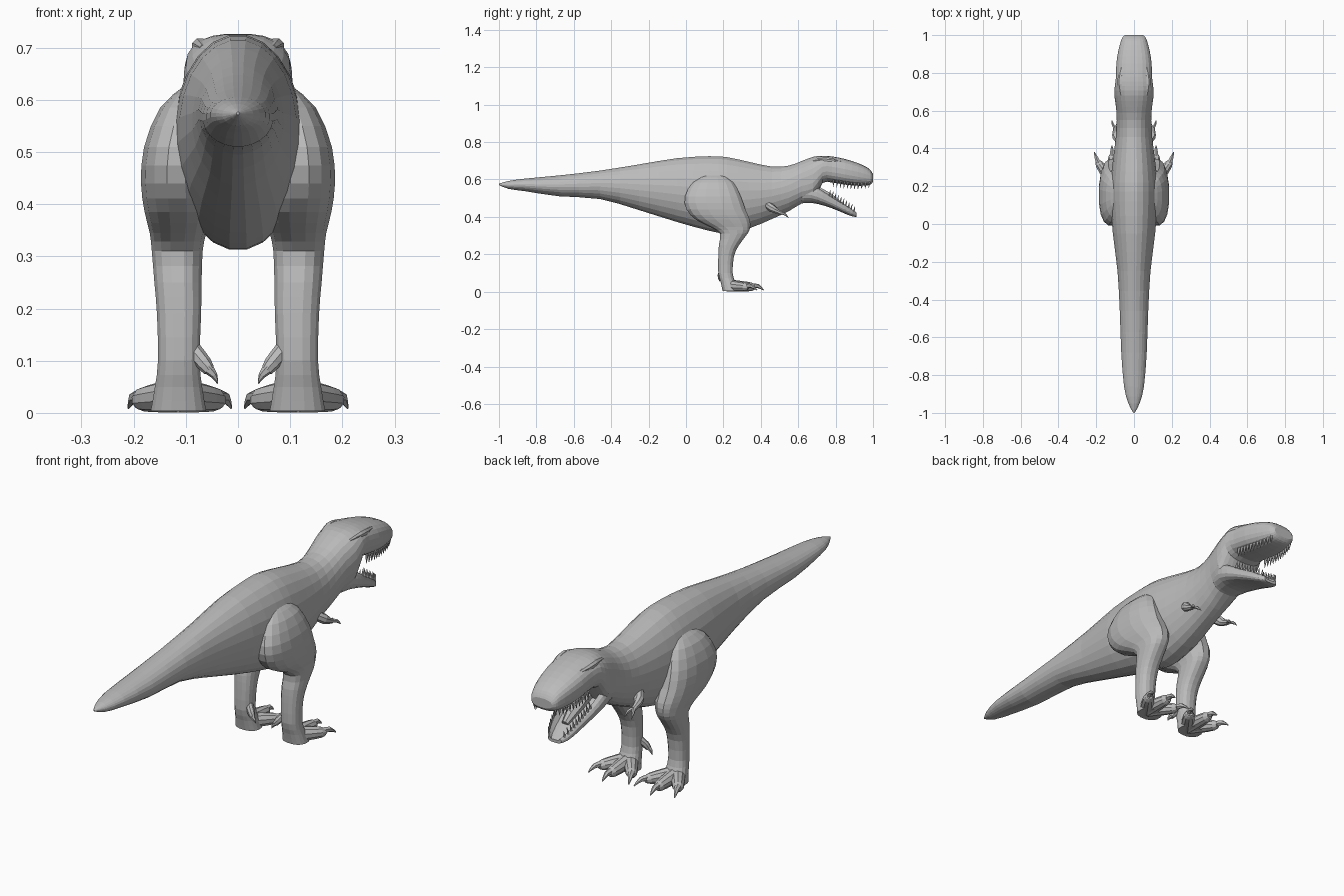
import bpy, bmesh, math
from mathutils import Vector

cube = bpy.data.objects.get("Cube")
if cube:
    bpy.data.objects.remove(cube)

grey = bpy.data.materials.new("hide_grey")
grey.use_nodes = True
tone = (0.5, 0.5, 0.5, 1)
grey.diffuse_color = tone
grey.node_tree.nodes["Principled BSDF"].inputs["Base Color"].default_value = tone


def finish(name, bm, mirror):
    """Turn a bmesh into a flat shaded object, mirrored over x if asked."""
    bmesh.ops.recalc_face_normals(bm, faces=bm.faces)
    mesh = bpy.data.meshes.new(name)
    bm.to_mesh(mesh)
    bm.free()
    mesh.materials.append(grey)
    ob = bpy.data.objects.new(name, mesh)
    bpy.context.collection.objects.link(ob)
    if mirror:
        mod = ob.modifiers.new("mirror", "MIRROR")
        mod.use_mirror_merge = False
    return ob


def refine(rows, steps):
    """Smooth spline through rows of numbers."""
    out = []
    last = len(rows) - 1
    for i in range(last):
        quad = zip(rows[max(i - 1, 0)], rows[i], rows[i + 1], rows[min(i + 2, last)])
        quad = list(quad)
        for s in range(steps):
            t = s / steps
            out.append([b + (c - a) * t / 2 + (2 * a - 5 * b + 4 * c - d) * t**2 / 2
                        + (3 * b - a - 3 * c + d) * t**3 / 2 for a, b, c, d in quad])
    return out + [list(rows[last])]


def oval(sides, power):
    """Unit superellipse points."""
    pts = []
    for i in range(sides):
        a = math.tau * (i + 0.5) / sides
        u, v = math.cos(a), math.sin(a)
        pts.append((math.copysign(abs(u) ** (2 / power), u),
                    math.copysign(abs(v) ** (2 / power), v)))
    return pts


def skin(bm, rings):
    """Bridge rings of points with quads and cap both ends."""
    loops = [[bm.verts.new(p) for p in ring] for ring in rings]
    n = len(loops[0])
    for a, b in zip(loops, loops[1:]):
        for i in range(n):
            j = (i + 1) % n
            bm.faces.new((a[i], a[j], b[j], b[i]))
    bm.faces.new(loops[0])
    bm.faces.new(loops[-1])


def tube(bm, rows, sides=8, steps=2):
    """Round tapered limb through rows of x, y, z, radius."""
    rows = refine(rows, steps)
    pts = [Vector(r[:3]) for r in rows]
    rings = []
    for i, p in enumerate(pts):
        way = pts[min(i + 1, len(pts) - 1)] - pts[max(i - 1, 0)]
        turn = way.to_track_quat("Z", "Y")
        rings.append([p + turn @ Vector((u * rows[i][3], v * rows[i][3], 0))
                      for u, v in oval(sides, 2)])
    skin(bm, rings)


def lengthwise(rows, sides, dish=0):
    """Rings along y from rows of y, bottom, top, half width."""
    rings = []
    for y, low, high, half in rows:
        power = 2 + 0.6 * min(max((y - 0.5) * 5, 0), 1)
        ring = []
        for u, v in oval(sides, power):
            z = (low + high) / 2 + v * (high - low) / 2
            if dish and v > 0 and abs(u) < 0.75:
                z -= dish * (high - low)
            ring.append((u * half, y, z))
        rings.append(ring)
    return rings


def at(rows, y):
    """Linear lookup in rows ordered along y."""
    for a, b in zip(rows, rows[1:]):
        if a[0] <= y <= b[0]:
            t = (y - a[0]) / (b[0] - a[0])
            return [p + (q - p) * t for p, q in zip(a, b)]
    return rows[-1]


# Tail, trunk, neck and upper head in one skin
body_rows = refine([
    (-1, .571, .577, .003), (-.95, .55, .592, .03), (-.86, .537, .605, .053),
    (-.68, .51, .622, .068), (-.46, .495, .648, .076), (-.25, .435, .682, .088),
    (-.05, .372, .715, .113), (.12, .325, .726, .125), (.22, .311, .721, .125),
    (.34, .338, .695, .112), (.46, .388, .67, .097), (.55, .43, .675, .092),
    (.62, .472, .7, .096), (.68, .49, .722, .105), (.73, .58, .727, .102),
    (.78, .583, .724, .096), (.85, .572, .71, .094), (.92, .566, .688, .083),
    (.97, .568, .664, .069), (.99, .575, .645, .06), (1, .588, .628, .048)], 2)
bm = bmesh.new()
skin(bm, lengthwise(body_rows, 24))
finish("body", bm, False)

# Lower jaw with a dished floor
jaw_rows = refine([
    (.6, .47, .6, .075), (.67, .474, .585, .092), (.73, .462, .55, .092),
    (.79, .442, .51, .08), (.85, .417, .472, .065), (.89, .402, .444, .05),
    (.912, .4, .425, .032)], 2)
bm = bmesh.new()
skin(bm, lengthwise(jaw_rows, 20, 0.45))
finish("lower_jaw", bm, False)

# Tongue
bm = bmesh.new()
tube(bm, [(0, .68, .54, .035), (0, .76, .5, .032), (0, .84, .455, .015)])
finish("tongue", bm, False)

# Teeth along both jaws
bm = bmesh.new()
for i in range(11):
    y, low, high, half = at(body_rows, .79 + i * .019)
    size = .032 - .001 * i
    tube(bm, [(half * .78, y, low + .016, .007), (half * .77, y - .004, low - size * .7, .001)], 5, 1)
for i in range(10):
    y, low, high, half = at(jaw_rows, .765 + i * .0145)
    tube(bm, [(half * .82, y, high - .014, .006), (half * .8, y + .008, high + .018, .001)], 5, 1)
finish("teeth", bm, True)

# Brow ridges
bm = bmesh.new()
tube(bm, [(.066, .68, .698, .008), (.073, .74, .703, .016), (.07, .79, .698, .014),
          (.058, .86, .69, .006)])
finish("brow_ridges", bm, True)

# Thigh, shank and ankle: z, back, front, inner, outer
leg_rows = refine([
    (.625, .1, .2, .08, .105), (.585, .035, .255, .05, .15), (.51, -.008, .295, .05, .181),
    (.44, .0, .32, .05, .187), (.385, .05, .343, .05, .18), (.345, .13, .345, .06, .17),
    (.31, .18, .33, .067, .166), (.25, .175, .285, .069, .161), (.19, .172, .257, .07, .156),
    (.1, .172, .25, .073, .154), (.05, .185, .265, .068, .16), (.004, .195, .285, .06, .168)], 2)
bm = bmesh.new()
skin(bm, [[((inn + out) / 2 + u * (out - inn) / 2, (back + front) / 2 + v * (front - back) / 2, z)
           for u, v in oval(16, 2.4)] for z, back, front, inn, out in leg_rows])
finish("legs", bm, True)

# Three splayed toes per foot, each with a hooked claw
toes = bmesh.new()
claws = bmesh.new()
for x, y, spread in ((.045, .315, -.032), (.115, .35, .002), (.182, .315, .028)):
    mid = (x + .115) / 2
    tube(toes, [(.115, .22, .034, .033), (mid, (y + .22) / 2, .03, .029),
                (x, y, .026, .023), (x + spread * .3, y + .018, .024, .013)], 10)
    tube(claws, [(x + spread * .1, y, .03, .015), (x + spread * .6, y + .035, .03, .011),
                 (x + spread, y + .065, .009, .002)], 6)
# Dewclaw on the inner ankle
tube(toes, [(.085, .2, .12, .016), (.065, .185, .095, .015), (.055, .18, .08, .011)])
tube(claws, [(.058, .18, .085, .011), (.046, .178, .072, .007), (.039, .18, .056, .001)], 6)
finish("toes", toes, True)
finish("claws", claws, True)

# Small two-fingered arms
bm = bmesh.new()
tube(bm, [(.07, .43, .47, .02), (.095, .462, .445, .021), (.1, .485, .43, .014),
          (.1, .51, .42, .011)])
for side in (-.012, .012):
    tube(bm, [(.1, .505, .422, .008), (.1 + side, .528, .415, .007),
              (.1 + side * 1.4, .548, .395, .001)], 6)
finish("arms", bm, True)
